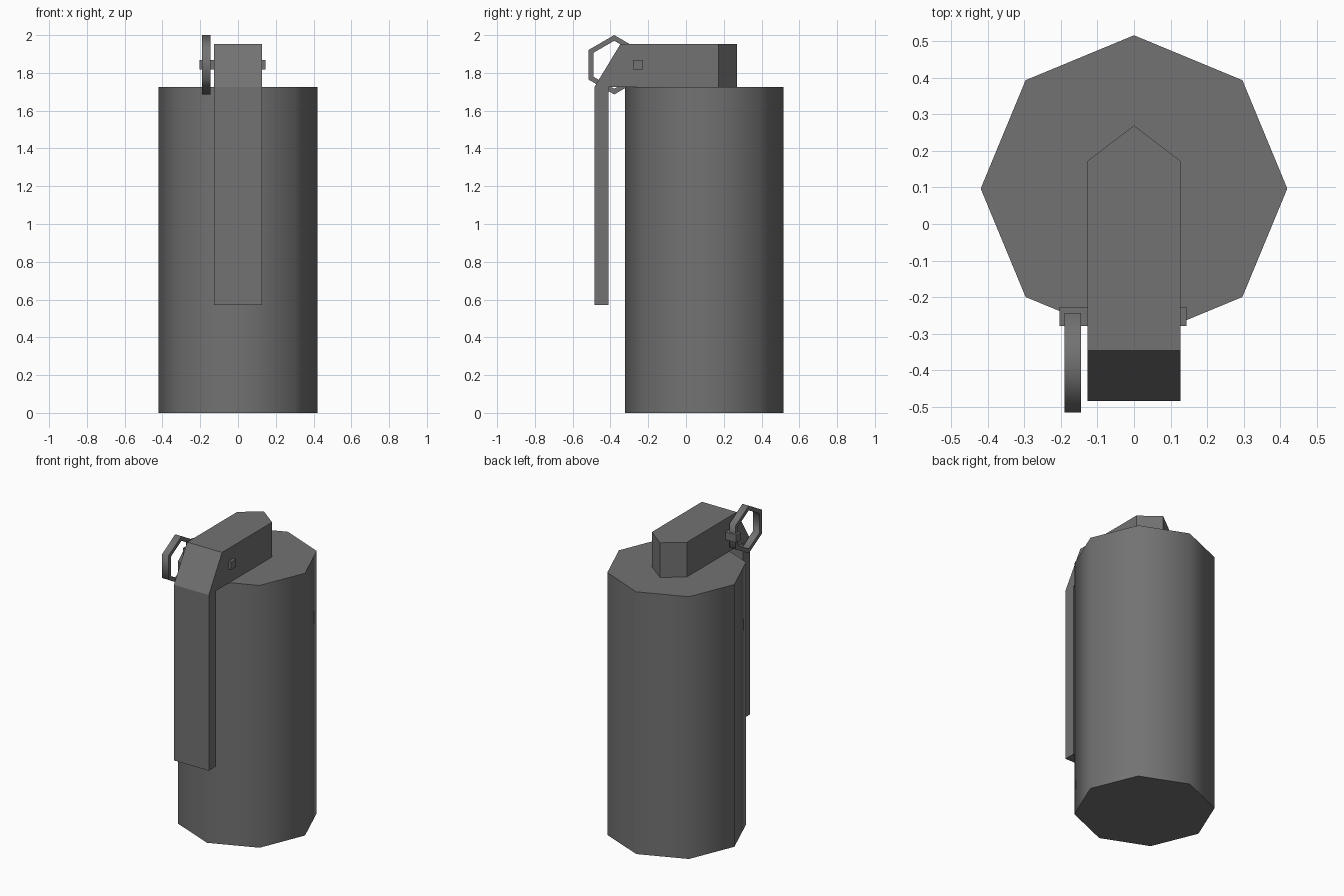
import bpy, bmesh, math

if "Cube" in bpy.data.objects:
    bpy.data.objects.remove(bpy.data.objects["Cube"])

# Dark grey painted metal
metal = bpy.data.materials.new("dark_metal")
metal.diffuse_color = (0.17, 0.17, 0.17, 1)
metal.use_nodes = True
metal.node_tree.nodes["Principled BSDF"].inputs["Base Color"].default_value = metal.diffuse_color


def make_object(name, bm, smooth_angle=None):
    bmesh.ops.recalc_face_normals(bm, faces=bm.faces)
    mesh = bpy.data.meshes.new(name)
    bm.to_mesh(mesh)
    bm.free()
    mesh.materials.append(metal)
    obj = bpy.data.objects.new(name, mesh)
    bpy.context.collection.objects.link(obj)
    if smooth_angle:
        bpy.ops.object.select_all(action='DESELECT')
        obj.select_set(True)
        bpy.context.view_layer.objects.active = obj
        bpy.ops.object.shade_smooth_by_angle(angle=math.radians(smooth_angle))
    return obj


def bridge(bm, a, b):
    n = len(a)
    for i in range(n):
        j = (i + 1) % n
        bm.faces.new((a[i], a[j], b[j], b[i]))


def hexagon(bm, x, radius, cy=-0.38, cz=1.843):
    angles = [math.radians(90 + 60 * i) for i in range(6)]
    return [bm.verts.new((x, cy + radius * math.cos(a), cz + radius * math.sin(a)))
            for a in angles]


# Eight-sided canister body
bm = bmesh.new()
height, radius = 1.725, 0.42
rings = [[bm.verts.new((radius * math.cos(i * math.pi / 4),
                        0.097 + radius * math.sin(i * math.pi / 4), z))
          for i in range(8)] for z in (0, height)]
bridge(bm, *rings)
for ring in rings:
    bm.faces.new(ring)
make_object("canister_body", bm, 50)

# Fuse head and safety lever: side profile in three slices, pointed at the back
bm = bmesh.new()
slices = []
for x, back in ((-0.127, 0.173), (0, 0.27), (0.127, 0.173)):
    profile = [(back, 1.725), (back, 1.953), (-0.347, 1.953), (-0.485, 1.725),
               (-0.485, 0.57), (-0.41, 0.57), (-0.41, 1.725)]
    slices.append([bm.verts.new((x, y, z)) for y, z in profile])
bridge(bm, slices[0], slices[1])
bridge(bm, slices[1], slices[2])
bm.faces.new(slices[0])
bm.faces.new(slices[2])
make_object("fuse_head_and_lever", bm)

# Square pin through the head
bm = bmesh.new()
bmesh.ops.create_cube(bm, size=1)
bmesh.ops.scale(bm, vec=(0.349, 0.052, 0.05), verts=bm.verts)
bmesh.ops.translate(bm, vec=(-0.03, -0.254, 1.843), verts=bm.verts)
make_object("safety_pin", bm)

# Hexagonal pull ring
bm = bmesh.new()
loops = [hexagon(bm, x, r) for x, r in
         ((-0.191, 0.157), (-0.145, 0.157), (-0.145, 0.127), (-0.191, 0.127))]
for i in range(4):
    bridge(bm, loops[i], loops[(i + 1) % 4])
make_object("pull_ring", bm, 65)
